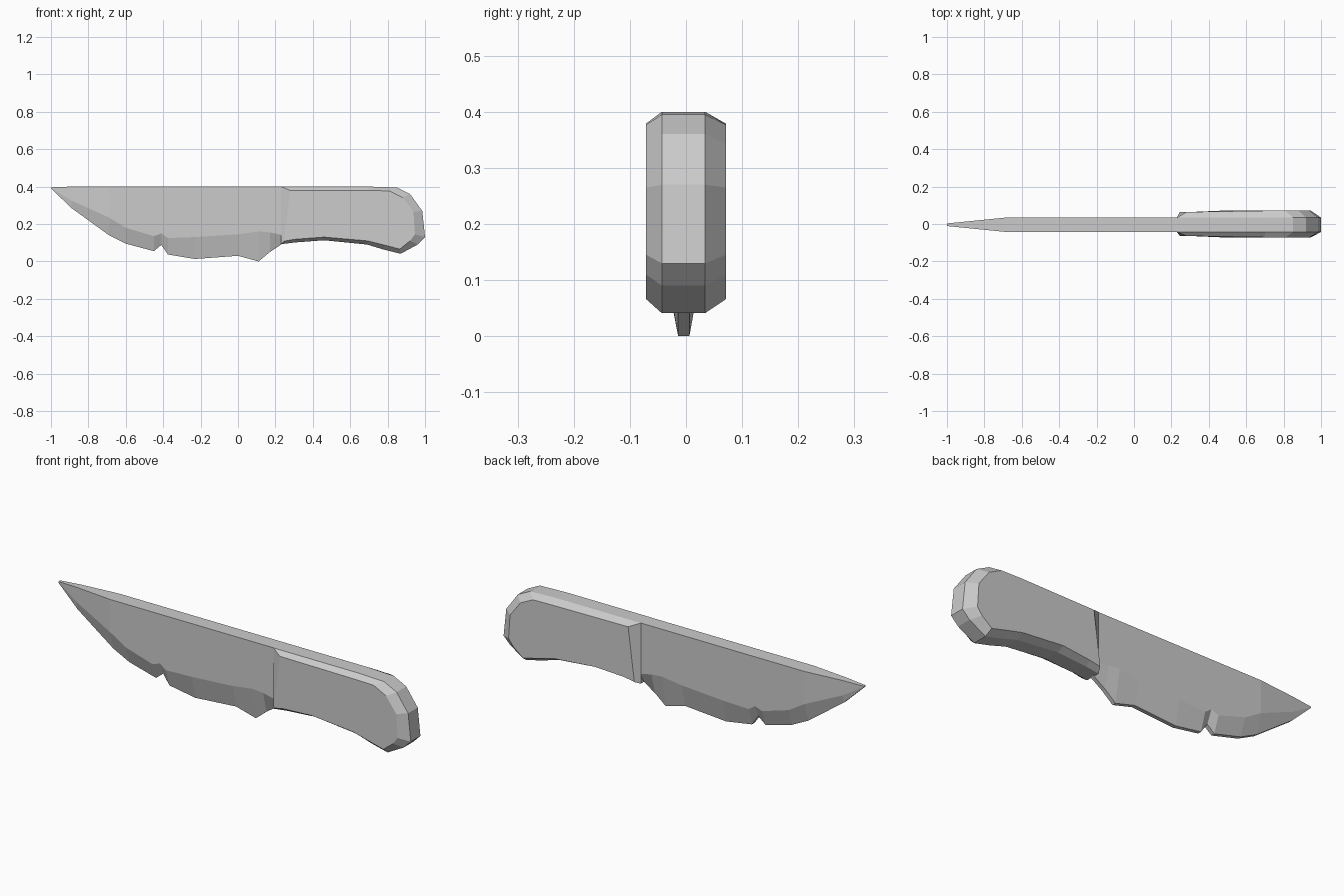
import bpy


def loft(name, rings):
    """Skin closed rings of equal length and cap both ends."""
    n = len(rings[0])
    verts = [p for ring in rings for p in ring]
    faces = [tuple(range(n)), tuple(range((len(rings) - 1) * n, len(rings) * n))]
    for r in range(len(rings) - 1):
        for i in range(n):
            j = (i + 1) % n
            faces.append((r * n + i, r * n + j, (r + 1) * n + j, (r + 1) * n + i))
    mesh = bpy.data.meshes.new(name)
    mesh.from_pydata(verts, [], faces)
    obj = bpy.data.objects.new(name, mesh)
    bpy.context.collection.objects.link(obj)
    bpy.context.view_layer.objects.active = obj
    bpy.ops.object.mode_set(mode='EDIT')
    bpy.ops.mesh.select_all(action='SELECT')
    bpy.ops.mesh.normals_make_consistent(inside=False)
    bpy.ops.object.mode_set(mode='OBJECT')
    return obj


# Blade: x, cutting edge z, bevel line z, spine half thickness
MID = -0.004
stations = [
    (-1.00, 0.390, 0.393, 0.007), (-0.89, 0.285, 0.325, 0.018),
    (-0.69, 0.140, 0.235, 0.038), (-0.60, 0.095, 0.180, 0.038),
    (-0.45, 0.055, 0.135, 0.038), (-0.41, 0.088, 0.150, 0.038),
    (-0.375, 0.037, 0.125, 0.038), (-0.23, 0.013, 0.130, 0.038),
    (0.00, 0.030, 0.145, 0.038), (0.11, 0.000, 0.160, 0.038),
    (0.17, 0.050, 0.155, 0.038), (0.24, 0.096, 0.140, 0.038),
]
rings = []
for x, edge, bevel, w in stations:
    top = 0.396 if x < -0.95 else 0.4
    e = min(w, 0.010)
    half = [(w, top), (w, bevel), (e, edge)]
    rings.append([(x, MID - y, z) for y, z in half] +
                 [(x, MID + y, z) for y, z in reversed(half)])
loft("blade", rings)

# Handle: outer outline (x, z) and the inset outline of the flat sides
outer = [(0.23, 0.40), (0.70, 0.40), (0.85, 0.395), (0.92, 0.36), (0.985, 0.27),
         (1.00, 0.13), (0.96, 0.09), (0.87, 0.041), (0.78, 0.063), (0.69, 0.09),
         (0.46, 0.113), (0.30, 0.101), (0.23, 0.092)]
inset = [(0.28, 0.379), (0.70, 0.379), (0.81, 0.377), (0.88, 0.342), (0.938, 0.265),
         (0.946, 0.145), (0.92, 0.11), (0.865, 0.066), (0.78, 0.088), (0.69, 0.110),
         (0.46, 0.130), (0.30, 0.118), (0.245, 0.108)]


def side(sign):
    return [(x, sign * (0.064 if x < 0.4 else 0.071), z) for x, z in inset]


loft("handle", [
    side(-1),
    [(x, -0.043, z) for x, z in outer],
    [(x, 0.034, z) for x, z in outer],
    side(1),
])
